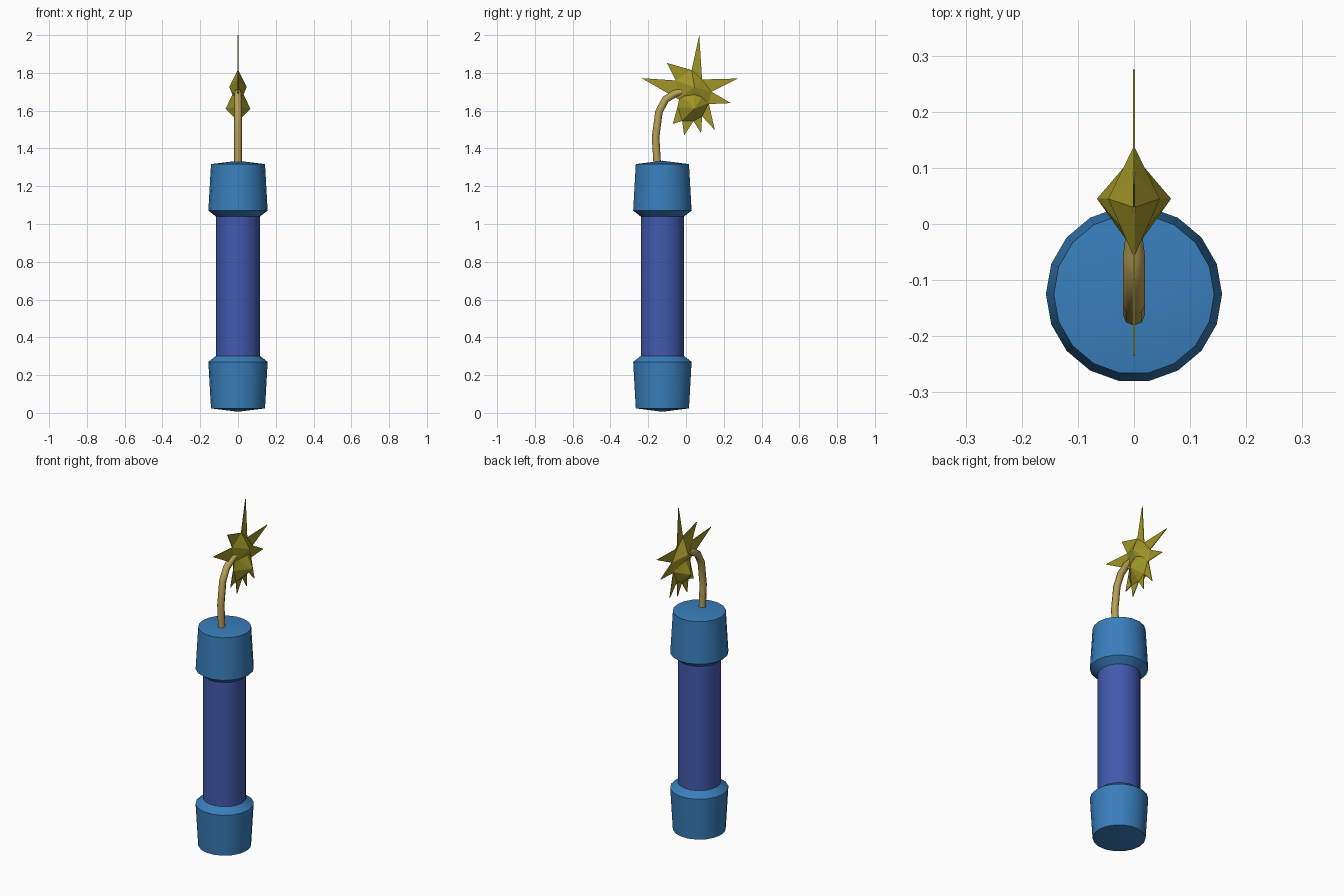
import bpy, bmesh
from math import cos, sin, radians, tau

if "Cube" in bpy.data.objects:
    bpy.data.objects.remove(bpy.data.objects["Cube"])

AXIS_Y = -0.125
SIDES = 18


def material(name, rgb):
    m = bpy.data.materials.new(name)
    m.diffuse_color = (*rgb, 1)
    m.use_nodes = True
    m.node_tree.nodes["Principled BSDF"].inputs["Base Color"].default_value = m.diffuse_color
    return m


CAP = material("cap blue", (0.04, 0.21, 0.50))
BODY = material("body blue", (0.055, 0.10, 0.42))
CORD = material("cord tan", (0.48, 0.35, 0.09))
SPARK = material("spark yellow", (0.35, 0.30, 0.02))


def add_object(name, bm, mat, angle=None):
    bmesh.ops.recalc_face_normals(bm, faces=bm.faces)
    me = bpy.data.meshes.new(name)
    bm.to_mesh(me)
    bm.free()
    me.materials.append(mat)
    ob = bpy.data.objects.new(name, me)
    bpy.context.collection.objects.link(ob)
    if angle:
        bpy.ops.object.select_all(action='DESELECT')
        ob.select_set(True)
        bpy.context.view_layer.objects.active = ob
        bpy.ops.object.shade_smooth_by_angle(angle=radians(angle))
    return ob


def lathe(name, profile, mat):
    """Revolve (radius, z) points; radius 0 closes the end with a fan."""
    bm = bmesh.new()
    rings = []
    for r, z in profile:
        n = SIDES if r else 1
        rings.append([bm.verts.new((r * cos(tau * i / SIDES),
                                    AXIS_Y + r * sin(tau * i / SIDES), z)) for i in range(n)])
    for a, b in zip(rings, rings[1:]):
        for i in range(SIDES):
            j = (i + 1) % SIDES
            loop = [a[i % len(a)], a[j % len(a)], b[j % len(b)], b[i % len(b)]]
            bm.faces.new(list(dict.fromkeys(loop)))
    return add_object(name, bm, mat, 30)


def star(name, hub, depth, points):
    """Flat spiked outline with a raised hub on both sides.
    points: (y, z, is_tip) going round the outline."""
    bm = bmesh.new()
    n = len(points)
    rims = []
    for s in (-1, 1):
        rim = [bm.verts.new((s * 0.002, y, z)) for y, z, _ in points]
        centre = bm.verts.new((s * depth, *hub))
        valleys = [v for v, p in zip(rim, points) if not p[2]]
        for a, b in zip(valleys, valleys[1:] + valleys[:1]):
            bm.faces.new((centre, a, b))
        for i, p in enumerate(points):
            if p[2]:
                bm.faces.new((rim[i - 1], rim[i], rim[(i + 1) % n]))
        rims.append(rim)
    a, b = rims
    for i in range(n):
        j = (i + 1) % n
        bm.faces.new((a[i], a[j], b[j], b[i]))
    return add_object(name, bm, SPARK)


# Stick body and its two mirrored end caps
lathe("body", [(0, 0.25), (0.116, 0.25), (0.116, 1.09), (0, 1.09)], BODY)
cap = [(0, 0.006), (0.143, 0.024), (0.157, 0.27), (0.116, 0.302), (0, 0.302)]
lathe("bottom_cap", cap, CAP)
lathe("top_cap", [(r, 1.341 - z) for r, z in cap], CAP)

# Bent fuse cord
path = [(-0.152, 1.31), (-0.161, 1.46), (-0.143, 1.595), (-0.108, 1.66), (-0.06, 1.69), (0.02, 1.715)]
cu = bpy.data.curves.new("fuse", 'CURVE')
cu.dimensions = '3D'
cu.bevel_depth = 0.02
cu.bevel_resolution = 2
cu.use_fill_caps = True
sp = cu.splines.new('POLY')
sp.points.add(len(path) - 1)
for p, (y, z) in zip(sp.points, path):
    p.co = (0, y, z, 1)
sp.points[-1].radius = 0.5
cu.materials.append(CORD)
fuse = bpy.data.objects.new("fuse", cu)
bpy.context.collection.objects.link(fuse)
bpy.ops.object.select_all(action='DESELECT')
fuse.select_set(True)
bpy.context.view_layer.objects.active = fuse
bpy.ops.object.convert(target='MESH')
bpy.ops.object.shade_smooth_by_angle(angle=radians(50))

# Two overlapping spark bursts at the end of the fuse
star("upper_spark", (0.045, 1.725), 0.046, [
    (0.07, 2.0, 1), (0.085, 1.765, 0), (0.275, 1.77, 1), (0.135, 1.70, 0),
    (0.238, 1.64, 1), (0.12, 1.635, 0), (0.04, 1.62, 0), (-0.04, 1.66, 0),
    (-0.235, 1.772, 1), (-0.055, 1.76, 0), (-0.10, 1.852, 1), (0.03, 1.815, 0)])
star("lower_spark", (0.045, 1.61), 0.066, [
    (0.12, 1.64, 0), (0.153, 1.497, 1), (0.085, 1.57, 0), (0.08, 1.48, 1),
    (0.04, 1.545, 0), (-0.01, 1.47, 1), (-0.02, 1.545, 0), (-0.07, 1.53, 1),
    (-0.045, 1.62, 0), (-0.03, 1.69, 0), (0.045, 1.74, 0), (0.10, 1.70, 0)])
